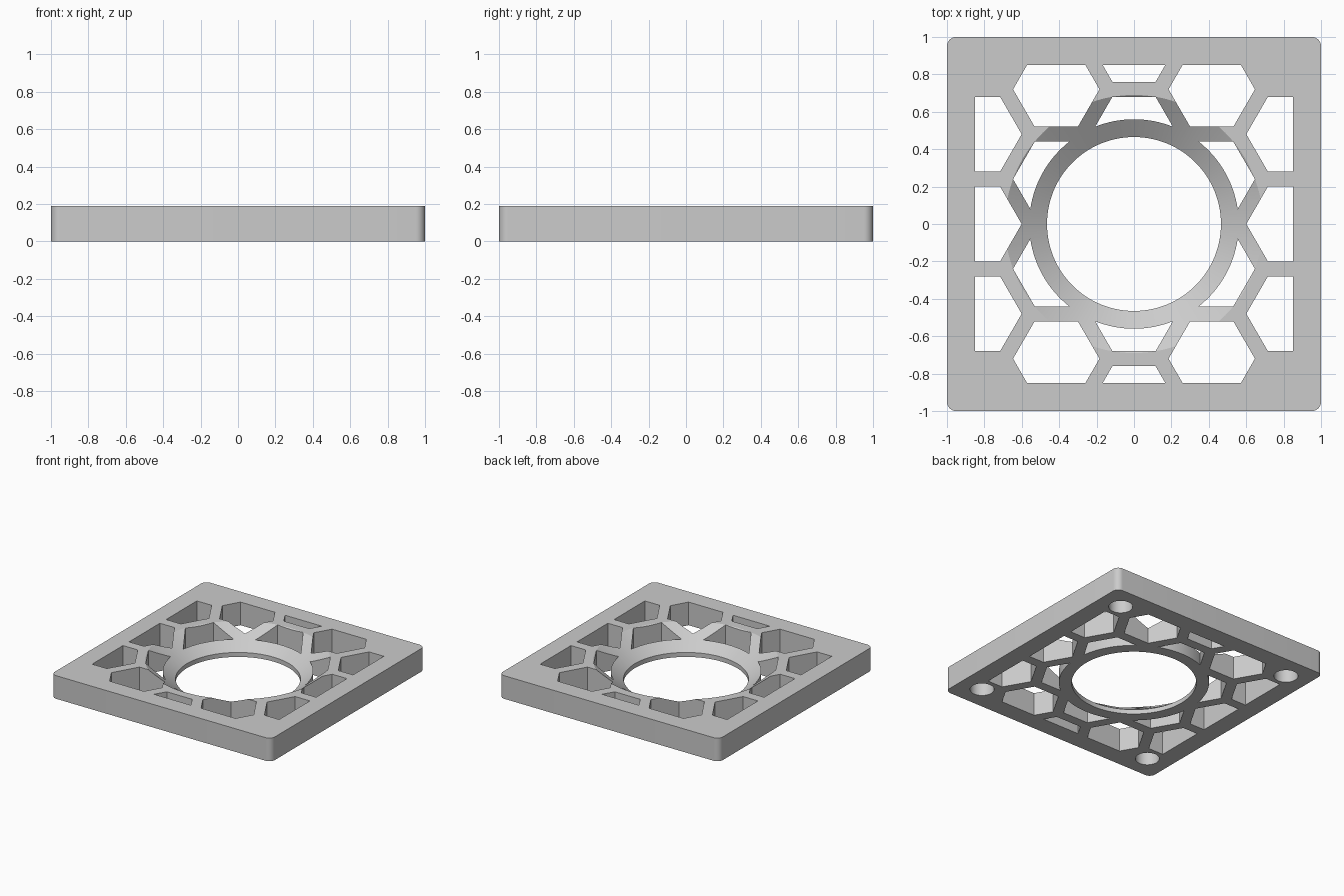
import bpy, bmesh, math

cube = bpy.data.objects.get("Cube")
if cube:
    bpy.data.objects.remove(cube, do_unlink=True)

HEIGHT = 0.19
APOTHEM, PITCH = 0.2, 0.48
RING_OUTER, RING_INNER, CONE_TOP, LIP = 0.56, 0.465, 0.69, 0.037

grey = bpy.data.materials.new("plain_grey")
grey.use_nodes = True
colour = (0.6, 0.6, 0.6, 1)
grey.diffuse_color = colour
grey.node_tree.nodes["Principled BSDF"].inputs["Base Color"].default_value = colour


def make_object(name, bm):
    bmesh.ops.recalc_face_normals(bm, faces=bm.faces)
    mesh = bpy.data.meshes.new(name)
    bm.to_mesh(mesh)
    bm.free()
    mesh.materials.append(grey)
    obj = bpy.data.objects.new(name, mesh)
    bpy.context.collection.objects.link(obj)
    return obj


def add_prism(bm, points, z0, z1):
    low = [bm.verts.new((x, y, z0)) for x, y in points]
    face = bm.faces.new(low)
    top = bmesh.ops.extrude_face_region(bm, geom=[face])["geom"]
    for v in top:
        if isinstance(v, bmesh.types.BMVert):
            v.co.z = z1


def circle(cx, cy, r, n):
    return [(cx + r * math.cos(math.tau * i / n), cy + r * math.sin(math.tau * i / n))
            for i in range(n)]


def square(half):
    return [(-half, -half), (half, -half), (half, half), (-half, half)]


def prisms(name, outlines, z0, z1):
    bm = bmesh.new()
    for points in outlines:
        add_prism(bm, points, z0, z1)
    return make_object(name, bm)


def combine(target, cutter, operation):
    cutter.hide_render = True
    mod = target.modifiers.new("cut", "BOOLEAN")
    mod.operation, mod.solver, mod.object = operation, "EXACT", cutter
    bpy.context.view_layer.update()
    graph = bpy.context.evaluated_depsgraph_get()
    mesh = bpy.data.meshes.new_from_object(target.evaluated_get(graph))
    target.modifiers.clear()
    target.data = mesh
    bpy.data.objects.remove(cutter, do_unlink=True)


# Plate with rounded corners
bm = bmesh.new()
add_prism(bm, square(1), 0, HEIGHT)
upright = [e for e in bm.edges if abs(e.verts[0].co.z - e.verts[1].co.z) > 0.1]
bmesh.ops.bevel(bm, geom=upright, offset=0.05, segments=10, profile=0.5, affect="EDGES")
plate = make_object("honeycomb_plate", bm)

# Honeycomb openings, kept inside the frame and outside the ring
cells = []
for col in range(-2, 3):
    for row in range(-2, 3):
        x = col * PITCH * math.sqrt(3) / 2
        y = (row + 0.5 * (col % 2)) * PITCH
        in_corner = abs(col) == 2 and abs(row) == 2
        if abs(y) < 1 and not in_corner:
            cells.append(circle(x, y, APOTHEM * 2 / math.sqrt(3), 6))
openings = prisms("openings", cells, -0.1, HEIGHT + 0.1)
zone = prisms("opening_zone", [square(0.85)], -0.2, HEIGHT + 0.2)
ring = prisms("ring_zone", [circle(0, 0, RING_OUTER, 128)], -0.3, HEIGHT + 0.3)
combine(zone, ring, "DIFFERENCE")
combine(openings, zone, "INTERSECT")
combine(plate, openings, "DIFFERENCE")

# Conical seat narrowing to a straight lip in the central hole
slope = (CONE_TOP - RING_INNER) / (HEIGHT - LIP)
profile = [(RING_INNER, -0.1), (RING_INNER, LIP), (CONE_TOP + 0.1 * slope, HEIGHT + 0.1)]
bm = bmesh.new()
loops = [[bm.verts.new((x, y, z)) for x, y in circle(0, 0, r, 128)] for r, z in profile]
for a, b in zip(loops, loops[1:]):
    for i in range(128):
        j = (i + 1) % 128
        bm.faces.new((a[i], a[j], b[j], b[i]))
bm.faces.new(loops[0])
bm.faces.new(loops[-1])
combine(plate, make_object("seat_cutter", bm), "DIFFERENCE")

# Blind round holes under the corners
sockets = [circle(sx * 0.805, sy * 0.805, 0.09, 48) for sx in (-1, 1) for sy in (-1, 1)]
combine(plate, prisms("socket_cutter", sockets, -0.1, 0.12), "DIFFERENCE")

# Smooth round walls with sharp edges
bpy.ops.object.select_all(action="DESELECT")
plate.select_set(True)
bpy.context.view_layer.objects.active = plate
bpy.ops.object.shade_smooth_by_angle(angle=math.radians(30))
